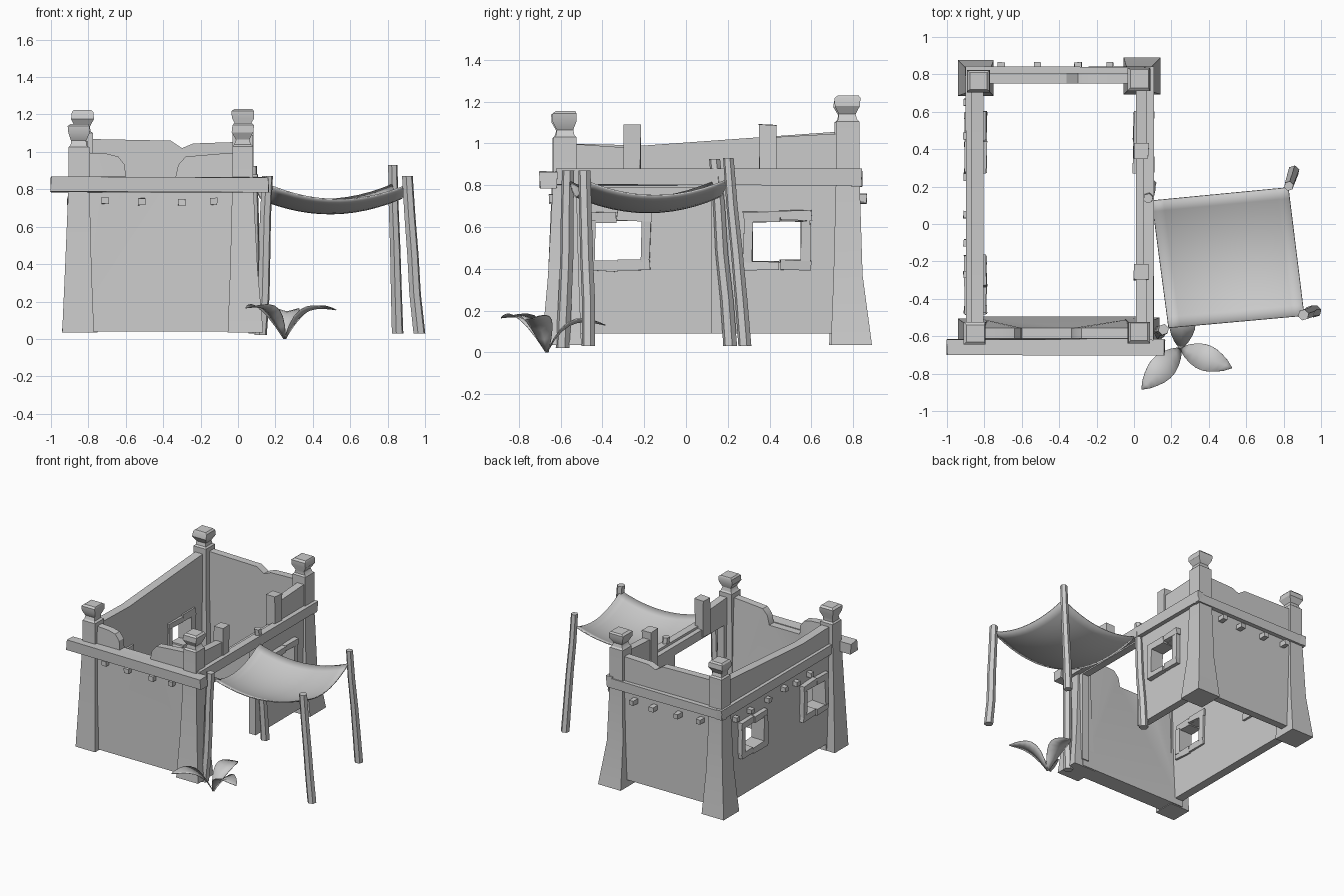
import bpy, bmesh, math, random
from mathutils import Vector

if "Cube" in bpy.data.objects:
    bpy.data.objects.remove(bpy.data.objects["Cube"])

random.seed(4)


def finish(name, bm, angle=30):
    bmesh.ops.remove_doubles(bm, verts=bm.verts, dist=0.0005)
    bmesh.ops.recalc_face_normals(bm, faces=bm.faces)
    me = bpy.data.meshes.new(name)
    bm.to_mesh(me)
    bm.free()
    ob = bpy.data.objects.new(name, me)
    bpy.context.collection.objects.link(ob)
    bpy.ops.object.select_all(action='DESELECT')
    bpy.context.view_layer.objects.active = ob
    ob.select_set(True)
    bpy.ops.object.shade_smooth_by_angle(angle=math.radians(angle))
    return ob


def box(name, x0, x1, y0, y1, z0, z1, jitter=0.004):
    """Slightly hand-hewn block."""
    bm = bmesh.new()
    bmesh.ops.create_cube(bm, size=1)
    for v in bm.verts:
        v.co = Vector((x0 + (v.co.x + .5) * (x1 - x0), y0 + (v.co.y + .5) * (y1 - y0),
                       z0 + (v.co.z + .5) * (z1 - z0)))
        v.co += Vector([random.uniform(-jitter, jitter) for _ in range(3)])
    return finish(name, bm)


def loft(name, rings):
    """Closed solid through a list of vertex rings."""
    bm = bmesh.new()
    vs = [[bm.verts.new(p) for p in r] for r in rings]
    n = len(vs[0])
    for a, b in zip(vs, vs[1:]):
        for i in range(n):
            bm.faces.new((a[i], a[(i + 1) % n], b[(i + 1) % n], b[i]))
    bm.faces.new(vs[0])
    bm.faces.new(vs[-1])
    return finish(name, bm)


def wall(name, axis, lo, hi, outline, holes=()):
    """Upright slab along x or y, with rectangular holes (u0, u1, z0, z1)."""
    cu = bpy.data.curves.new(name, 'CURVE')
    cu.dimensions, cu.fill_mode, cu.extrude = '2D', 'BOTH', (hi - lo) / 2
    loops = [outline] + [[(a, c), (b, c), (b, d), (a, d)] for a, b, c, d in holes]
    for pts in loops:
        sp = cu.splines.new('POLY')
        sp.points.add(len(pts) - 1)
        for p, (u, z) in zip(sp.points, pts):
            p.co = (u, z, 0, 1)
        sp.use_cyclic_u = True
    tmp = bpy.data.objects.new(name, cu)
    bpy.context.collection.objects.link(tmp)
    me = bpy.data.meshes.new_from_object(tmp)
    bpy.data.objects.remove(tmp)
    bm = bmesh.new()
    bm.from_mesh(me)
    bpy.data.meshes.remove(me)
    mid = (lo + hi) / 2
    for v in bm.verts:
        u, z, w = v.co
        v.co = (u, mid + w, z) if axis == 'x' else (mid + w, u, z)
    return finish(name, bm)


# Walls with broken parapets, door and windows
WIN_BACK, WIN_FRONT = (.315, .555, .43, .63), (-.44, -.21, .43, .63)
front = wall("front_wall", 'x', -.612, -.555,
             [(-.87, .04), (.06, .04), (.06, 1.0), (-.1, .99), (-.28, .975), (-.32, .93),
              (-.335, .86), (-.6, .86), (-.605, .93), (-.64, .975), (-.7, .99), (-.87, 1.0)])
for v in front.data.vertices:            # thicker foot
    if v.co.z < .1:
        v.co.y = -.495 if v.co.y > -.58 else -.63
wall("back_wall", 'x', .75, .808,
     [(-.85, .09), (.06, .09), (.06, 1.055), (-.24, 1.045), (-.3, 1.02), (-.36, 1.06), (-.85, 1.07)])
wall("left_wall", 'y', -.872, -.805,
     [(-.58, .09), (.78, .09), (.78, 1.06), (-.2, .99), (-.58, 1.0)], [WIN_BACK, WIN_FRONT])
wall("right_wall", 'y', .012, .07,
     [(.12, .09), (.78, .09), (.78, 1.05), (.42, 1.03), (.42, .86), (-.28, .86), (-.28, .98),
      (-.58, 1.0), (-.58, .09), (-.49, .09), (-.49, .79), (.12, .79)], [WIN_BACK])


# Corner pillars with necked caps
def pillar(name, x0, x1, y0, y1, sx, sy, top, foot, knee):
    cx, cy, h = (x0 + x1) / 2, (y0 + y1) / 2, (x1 - x0) / 2
    rings = []
    for z, out, inn in ((.035, foot, .025), (.37, knee, .012), (.85, 0, 0), (top - .125, 0, 0),
                        (top - .115, -.012, -.012), (top - .09, -.016, -.016),
                        (top - .05, .004, .004), (top - .012, .003, .003), (top, -.008, -.008)):
        ax, bx = sorted((cx + sx * (h + out), cx - sx * (h + inn)))
        ay, by = sorted((cy + sy * (h + out), cy - sy * (h + inn)))
        if z > top - .12:                # worn caps, slightly skewed
            j = [random.uniform(-.004, .004) for _ in range(4)]
            ax, bx, ay, by = ax + j[0], bx + j[1], ay + j[2], by + j[3]
        rings.append([(ax, ay, z), (bx, ay, z), (bx, by, z), (ax, by, z)])
    loft(name, rings)


pillar("front_left_pillar", -.905, -.795, -.64, -.53, -1, -1, 1.15, .035, .02)
pillar("front_right_pillar", -.03, .08, -.635, -.525, 1, -1, 1.155, .055, .025)
pillar("back_left_pillar", -.885, -.775, .71, .82, -1, 1, 1.225, .057, .02)
pillar("back_right_pillar", -.03, .082, .718, .83, 1, 1, 1.23, .06, .015)

# Beams round the walls
box("front_beam", -1.0, .165, -.70, -.618, .785, .865)
box("right_beam", .05, .105, -.62, .84, .80, .88)
box("back_beam", -.90, .10, .79, .84, .79, .865)
box("left_beam", -.897, -.85, -.62, .84, .79, .865)

# Upright posts on the right parapet
for i, y in enumerate((-.258, .392)):
    box(f"parapet_post_{i}", 0, .078, y - .04, y + .04, .80, 1.09)

# Roof beam ends poking through the walls
for i, x in enumerate((-.71, -.515, -.30, -.13)):
    z = .735 + random.uniform(-.008, .008)
    box(f"front_peg_{i}", x - .019, x + .019, -.655, -.60, z - .018, z + .018, .002)
    box(f"back_peg_{i}", x - .019, x + .019, .80, .865, z - .018, z + .018, .002)
for i, y in enumerate((.65, .47, .25, .05, -.1, -.27)):
    z = .735 + random.uniform(-.008, .008)
    box(f"left_peg_{i}", -.912, -.86, y - .019, y + .019, z - .018, z + .018, .002)


# Window frames of rough bars
def frame(name, x0, x1, y0, y1, z0, z1):
    m = y0 + (y1 - y0) * random.uniform(.4, .6)
    bars = ((y0 - .04, m - .004, z1 - .005, z1 + .045), (m, y1 + .045, z1, z1 + .05),
            (y0 - .045, m, z0 - .04, z0 + .005), (m + .004, y1 + .04, z0 - .035, z0 + .01),
            (y0 - .04, y0 + .003, z0, z1), (y1 - .003, y1 + .04, z0, z1))
    for i, (a, b, c, d) in enumerate(bars):
        box(f"{name}_bar_{i}", x0, x1, a, b, c, d, .006)


frame("left_back_window", -.905, -.79, *WIN_BACK)
frame("left_front_window", -.905, -.79, *WIN_FRONT)
frame("right_window", -.002, .105, *WIN_BACK)


# Awning poles
def pole(name, foot, top, r0, r1):
    a, b = Vector(foot), Vector(top)
    rings = []
    for i in range(5):
        t = i / 4
        c = a.lerp(b, t) + Vector((random.uniform(-.005, .005), random.uniform(-.005, .005), 0))
        r = r0 + (r1 - r0) * t
        rings.append([c + Vector((r * math.cos(k * math.tau / 6 + .3),
                                  r * math.sin(k * math.tau / 6 + .3), 0)) for k in range(6)])
    loft(name, rings)


pole("awning_pole_back_outer", (.858, .28, .03), (.83, .20, .93), .032, .026)
pole("awning_pole_front_outer", (.967, -.463, .03), (.905, -.485, .87), .033, .03)
pole("awning_pole_front_inner", (.125, -.59, .02), (.155, -.56, .87), .034, .03)
pole("awning_pole_back_inner", (.085, .215, .03), (.08, .135, .925), .034, .027)


# Grid surface from a function of (u, v)
def sheet(name, nu, nv, fn, thick):
    bm = bmesh.new()
    g = [[bm.verts.new(fn(i / nu, j / nv)) for j in range(nv + 1)] for i in range(nu + 1)]
    for i in range(nu):
        for j in range(nv):
            bm.faces.new((g[i][j], g[i + 1][j], g[i + 1][j + 1], g[i][j + 1]))
    ob = finish(name, bm, 60)
    mod = ob.modifiers.new("thickness", 'SOLIDIFY')
    mod.thickness, mod.offset = thick, 0
    return ob


# Sagging awning cloth
C = [Vector(p) for p in ((.185, -.555, .815), (.91, -.49, .825), (.095, .125, .815), (.825, .195, .825))]


def cloth(u, v):
    p = C[0].lerp(C[1], u).lerp(C[2].lerp(C[3], u), v)
    p.z -= .075 * 4 * u * (1 - u) + .075 * 4 * v * (1 - v)
    return p


sheet("awning_cloth", 12, 12, cloth, .008)

# Plant with arching, folded leaves
base = Vector((.25, -.665, 0))
for i, (tx, ty, tz) in enumerate(((.04, -.885, .165), (.525, -.77, .155), (.27, -.385, .13))):
    d = Vector((tx, ty, 0)) - Vector((base.x, base.y, 0))
    side = Vector((-d.y, d.x, 0)).normalized()

    def leaf(u, v, d=d, side=side, tz=tz):
        s = 2 * v - 1
        w = .008 + .062 * math.sin(math.pi * u ** .9) if u < 1 else .001
        z = tz * u + .42 * u * (1 - u) * (1 - .55 * u) + .018 * abs(s) * math.sin(math.pi * u)
        return base + d * u + side * (s * w) + Vector((0, 0, z))

    sheet(f"plant_leaf_{i}", 8, 2, leaf, .004)
